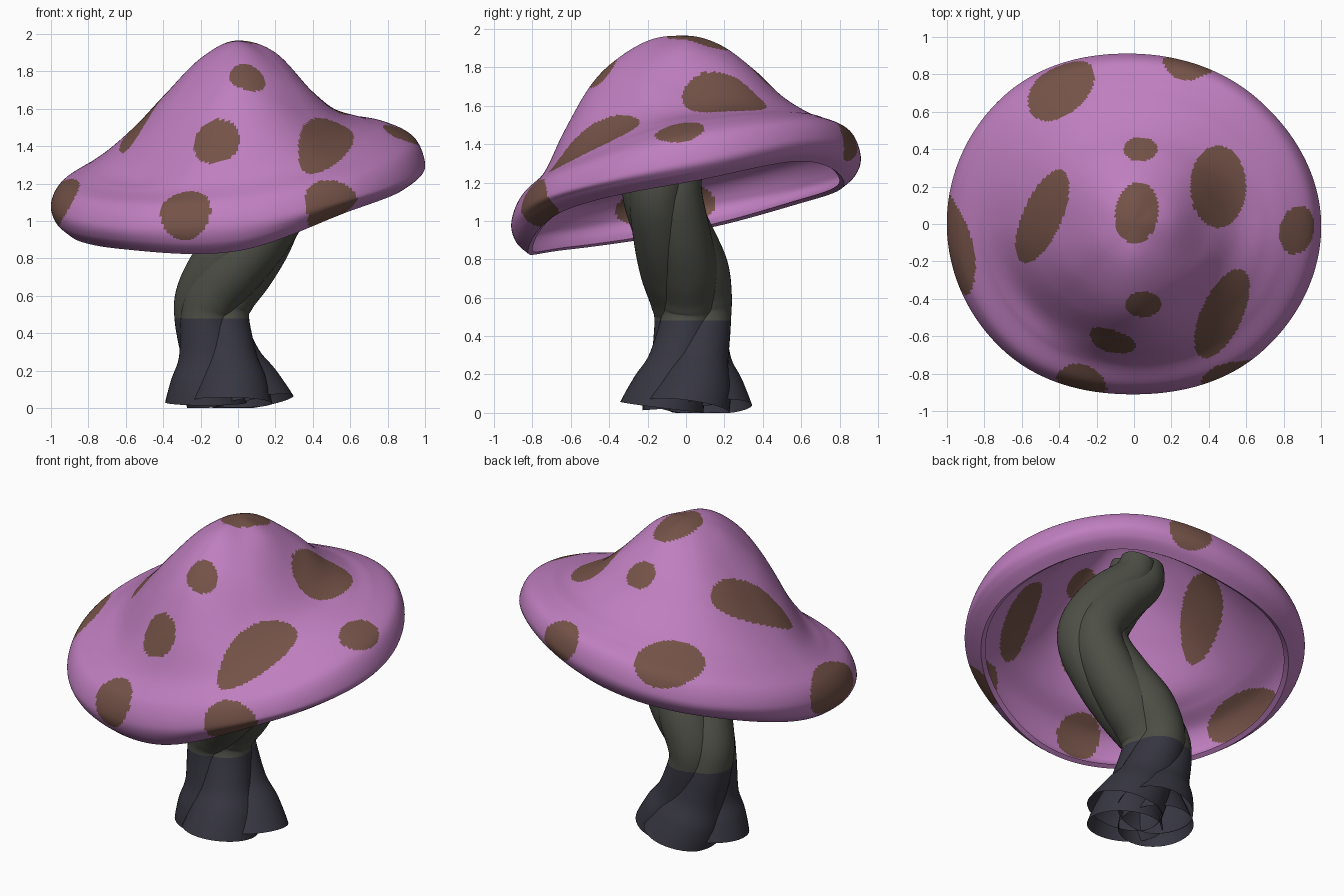
import bpy, bmesh, math
from mathutils import Vector, Quaternion

if "Cube" in bpy.data.objects:
    bpy.data.objects.remove(bpy.data.objects["Cube"])


def material(name, rgb):
    m = bpy.data.materials.new(name)
    m.diffuse_color = (*rgb, 1)
    m.use_nodes = True
    m.node_tree.nodes["Principled BSDF"].inputs["Base Color"].default_value = m.diffuse_color
    return m


pink = material("cap_pink", (0.52, 0.21, 0.52))
brown = material("spot_brown", (0.175, 0.085, 0.064))
green = material("stem_grey_green", (0.074, 0.078, 0.061))
slate = material("stem_base_slate", (0.038, 0.037, 0.053))


def catmull(a, b, c, d, u):
    return 0.5 * (2*b + (c - a)*u + (2*a - 5*b + 4*c - d)*u*u + (3*b - a - 3*c + d)*u**3)


def spline(keys, t, before=None):
    """Smooth curve through key tuples, t counted in keys."""
    i = min(int(t), len(keys) - 2)
    first = before or keys[0]
    a = keys[i - 1] if i else first
    d = keys[min(i + 2, len(keys) - 1)]
    return [catmull(p, q, r, s, t - i) for p, q, r, s in zip(a, keys[i], keys[i + 1], d)]


def around(values, angle):
    """Smooth periodic value through 8 compass directions."""
    t = (angle / (2 * math.pi) * 8) % 8
    i = int(t)
    return catmull(*[values[(i + k) % 8] for k in (-1, 0, 1, 2)], t - i)


def finish(bm, name, mats):
    bmesh.ops.recalc_face_normals(bm, faces=bm.faces)
    me = bpy.data.meshes.new(name)
    bm.to_mesh(me)
    bm.free()
    ob = bpy.data.objects.new(name, me)
    bpy.context.collection.objects.link(ob)
    for m in mats:
        me.materials.append(m)
    bpy.ops.object.select_all(action='DESELECT')
    ob.select_set(True)
    bpy.context.view_layer.objects.active = ob
    bpy.ops.object.shade_smooth_by_angle(angle=math.radians(40))
    return ob


# Cap profile: outline radius and ring heights in 8 directions, starting at +x
OUTLINE = [1.0, .94, .91, .975, 1.0, .97, .91, .965]
RINGS = [
    (.20, [1.90, 1.90, 1.915, 1.89, 1.87, 1.90, 1.945, 1.91]),
    (.40, [1.69, 1.77, 1.78, 1.74, 1.665, 1.72, 1.84, 1.76]),
    (.55, [1.57, 1.65, 1.65, 1.60, 1.50, 1.51, 1.70, 1.57]),
    (.70, [1.53, 1.58, 1.56, 1.48, 1.355, 1.26, 1.46, 1.42]),
    (.82, [1.50, 1.56, 1.51, 1.41, 1.265, 1.165, 1.235, 1.33]),
    (.95, [1.43, 1.52, 1.45, 1.33, 1.19, 1.09, 1.11, 1.25]),
    (1.0, [1.31, 1.43, 1.34, 1.22, 1.09, .98, .99, 1.15]),
    (.975, [1.25, 1.36, 1.26, 1.15, 1.0, .905, .90, 1.11]),
    (.905, [1.20, 1.31, 1.20, 1.10, .94, .85, .84, 1.06]),
]

# Spots: centre x, y, z, half sizes (along, across, up), turn in degrees
SPOTS = [
    (.015, .06, 1.95, .165, .115, 1, 82), (.035, .40, 1.76, .09, .065, 1, 0),
    (.05, -.43, 1.77, .098, .068, 1, 0), (.45, .20, 1.68, .15, .22, 1, 0),
    (.87, -.03, 1.46, .11, .135, .09, 0), (.47, -.48, 1.43, .26, .11, 1, 65),
    (-.12, -.635, 1.43, .13, .13, .135, 0), (-.49, .04, 1.55, .27, .105, 1, 66),
    (-.39, .72, 1.42, .205, .15, .17, 42), (.28, .82, 1.42, .14, .13, .11, 0),
    (-.95, -.12, 1.11, .14, .29, .14, 0), (-.28, -.85, 1.05, .137, .14, .155, 0),
    (.49, -.77, 1.08, .17, .13, .14, 0),
]


def spotted(p):
    for x, y, z, a, b, c, turn in SPOTS:
        dx, dy, t = p[0] - x, p[1] - y, math.radians(turn)
        u = dx * math.cos(t) + dy * math.sin(t)
        v = dy * math.cos(t) - dx * math.sin(t)
        if (u / a)**2 + (v / b)**2 + ((p[2] - z) / c)**2 < 1:
            return True
    return False


# Cap: outer skin rolled under the rim into a matching inner skin
NA, NT = 360, 126
bm = bmesh.new()
outer, inner = [], []
tops = [bm.verts.new((0, 0, 1.965)), bm.verts.new((0, 0, 1.935))]
for i in range(NA):
    ang = 2 * math.pi * i / NA
    R, ca, sa = around(OUTLINE, ang), math.cos(ang), math.sin(ang)
    keys = [(0, 1.965)] + [(f, around(zs, ang)) for f, zs in RINGS]
    co, ci = [tops[0]], [tops[1]]
    for j in range(1, NT + 1):
        f, z = spline(keys, 9 * j / NT, before=(-.2, keys[1][1]))
        r = f * R
        drop = 0.045 * min(1, (1 - j / NT) * 4) - 0.015
        co.append(bm.verts.new((r * ca, r * sa, z)))
        ci.append(bm.verts.new((r * .97 * ca, r * .97 * sa, z - drop)))
    outer.append(co)
    inner.append(ci)
for i in range(NA):
    k = (i + 1) % NA
    for j in range(NT):
        spot = None
        for skin in (outer, inner):
            quad = [skin[i][j], skin[i][j + 1], skin[k][j + 1], skin[k][j]]
            face = bm.faces.new(quad if j else quad[:3])
            if spot is None:
                spot = spotted(face.calc_center_median())
            face.material_index = int(spot)
    bm.faces.new((outer[i][NT], inner[i][NT], inner[k][NT], outer[k][NT]))
finish(bm, "mushroom_cap", [pink, brown])

# Stem: four open-ended tubes twisted like rope along a bent path (x, y, z, overall radius)
PATH = [
    (-.045, 0, .03, .345), (-.07, .01, .14, .295), (-.10, .02, .27, .232), (-.14, .035, .48, .205),
    (-.12, .025, .60, .215), (-.03, -.01, .75, .233), (.09, -.065, .92, .224),
    (.19, -.12, 1.12, .214), (.19, -.125, 1.27, .21), (.09, -.10, 1.45, .205),
    (-.03, -.05, 1.60, .18), (-.05, -.03, 1.72, .15),
]
TUBES, SIDES, SUB, TWIST = 4, 40, 8, 2.4
bm = bmesh.new()
for k in range(TUBES):
    centres, radii = [], []
    for n in range((len(PATH) - 1) * SUB + 1):
        x, y, z, r = spline(PATH, n / SUB)
        share = .32 + .05 * max(0, 1 - z / .4)
        a = 2 * math.pi * k / TUBES + TWIST * z
        centres.append(Vector((x + r * share * math.cos(a), y + r * share * math.sin(a), z)))
        radii.append(r * (1 - share))
    rows = []
    for c, r, lo, hi in zip(centres, radii, centres[:1] + centres, centres[1:] + centres[-1:]):
        turn = Vector((0, 0, 1)).rotation_difference(hi - lo)
        turn = Quaternion().slerp(turn, min(1, .35 + 1.6 * c.z))  # flatter at the foot
        row = []
        for s in range(SIDES):
            b = 2 * math.pi * s / SIDES
            p = c + turn @ Vector((r * math.cos(b), r * math.sin(b), 0))
            row.append(bm.verts.new((p.x, p.y, max(p.z, 0))))
        rows.append(row)
    for lo, hi in zip(rows, rows[1:]):
        for s in range(SIDES):
            q = (s + 1) % SIDES
            bm.faces.new((lo[s], lo[q], hi[q], hi[s]))
    bm.faces.new(rows[-1])
# Level colour change cut through the tubes
bmesh.ops.bisect_plane(bm, geom=bm.verts[:] + bm.edges[:] + bm.faces[:],
                       plane_co=(0, 0, .48), plane_no=(0, 0, 1))
for face in bm.faces:
    face.material_index = int(face.calc_center_median().z < .48)
finish(bm, "mushroom_stem", [green, slate])
